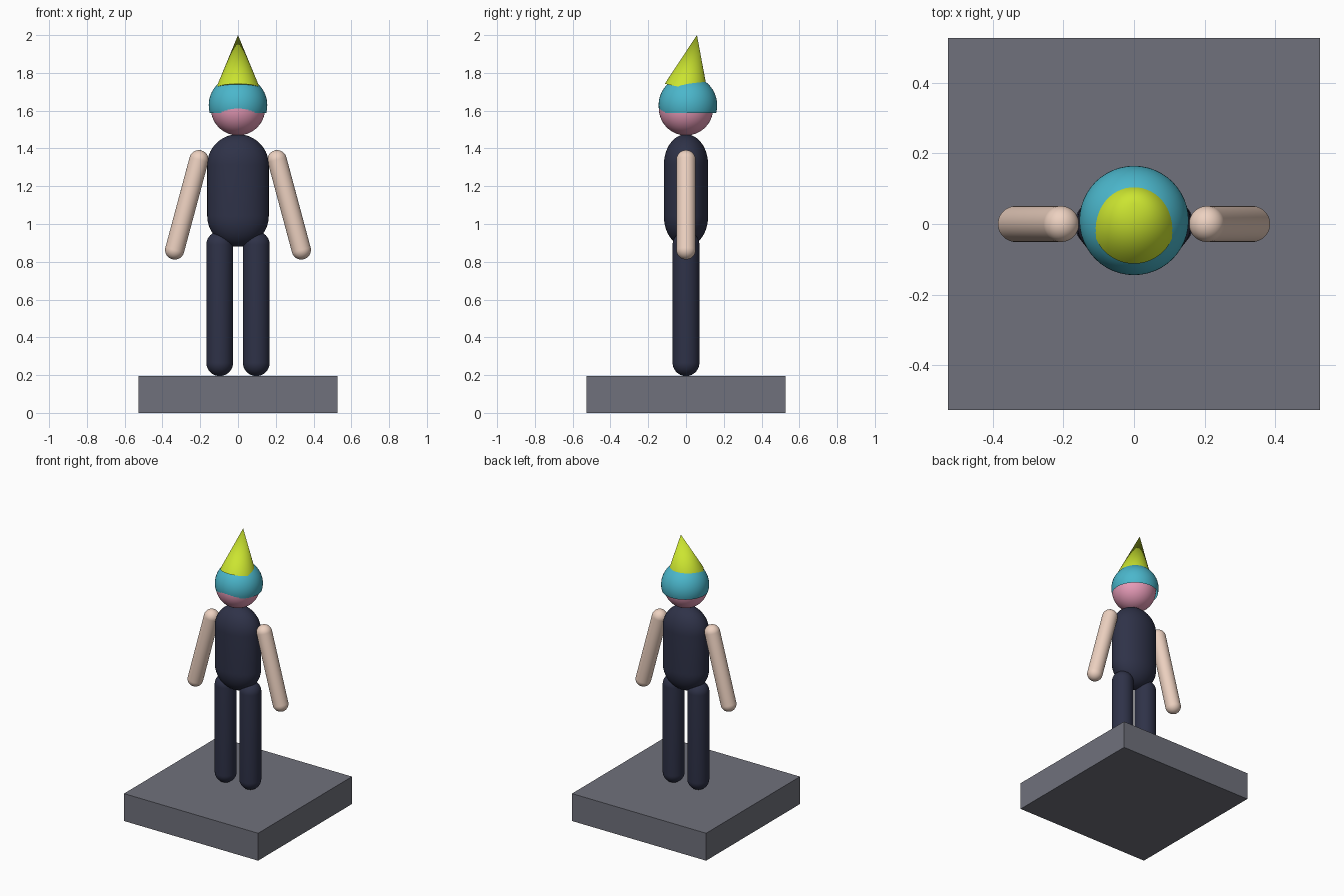
import bpy, bmesh, math
from mathutils import Vector, Matrix

if "Cube" in bpy.data.objects:
    bpy.data.objects.remove(bpy.data.objects["Cube"])


def mat(name, rgb):
    m = bpy.data.materials.new(name)
    m.diffuse_color = (*rgb, 1)
    m.use_nodes = True
    m.node_tree.nodes["Principled BSDF"].inputs["Base Color"].default_value = m.diffuse_color
    return m


NAVY = mat("navy", (0.028, 0.032, 0.065))
SKIN = mat("skin", (0.85, 0.64, 0.53))
PINK = mat("pink", (0.80, 0.33, 0.48))
TEAL = mat("teal", (0.07, 0.47, 0.60))
LIME = mat("lime", (0.60, 0.78, 0.03))
SLATE = mat("slate", (0.16, 0.165, 0.20))


def lathe(name, profile, material, matrix, seg=48):
    """Revolve (radius, height) points about z, then place with matrix."""
    bm = bmesh.new()
    vs = [bm.verts.new((r, 0, z)) for r, z in profile]
    edges = [bm.edges.new(p) for p in zip(vs, vs[1:])]
    bmesh.ops.spin(bm, geom=vs + edges, cent=(0, 0, 0), axis=(0, 0, 1),
                   angle=math.tau, steps=seg)
    bmesh.ops.remove_doubles(bm, verts=bm.verts, dist=1e-5)
    bm.transform(matrix)
    bmesh.ops.recalc_face_normals(bm, faces=bm.faces)
    me = bpy.data.meshes.new(name)
    bm.to_mesh(me)
    bm.free()
    me.materials.append(material)
    ob = bpy.data.objects.new(name, me)
    bpy.context.collection.objects.link(ob)
    bpy.ops.object.select_all(action='DESELECT')
    ob.select_set(True)
    bpy.context.view_layer.objects.active = ob
    bpy.ops.object.shade_smooth_by_angle(angle=math.radians(35))
    return ob


def arc(r, z, a0, a1, n=14):
    """Circle arc points, angles measured up from the horizontal, in degrees."""
    pts = []
    for i in range(n + 1):
        a = math.radians(a0 + (a1 - a0) * i / n)
        pts.append((max(0.0, r * math.cos(a)), z + r * math.sin(a)))
    return pts


def capsule(name, p0, p1, r, material, depth=1.0):
    p0, p1 = Vector(p0), Vector(p1)
    d = p1 - p0
    rot = Vector((0, 0, 1)).rotation_difference(d).to_matrix().to_4x4()
    profile = arc(r, 0, -90, 0) + arc(r, d.length, 0, 90)
    return lathe(name, profile, material,
                 Matrix.Translation(p0) @ rot @ Matrix.Diagonal((1, depth, 1, 1)))


# Plinth
bpy.ops.mesh.primitive_cube_add(size=1, location=(0, 0, 0.0975))
base = bpy.context.object
base.name = "plinth"
base.scale = (1.056, 1.056, 0.195)
base.data.materials.append(SLATE)

# Torso, flattened front to back
capsule("torso", (0, 0, 1.043), (0, 0, 1.312), 0.163, NAVY, depth=0.72)

# Legs and arms
for side, s in (("left", 1), ("right", -1)):
    capsule(side + "_leg", (s * 0.097, 0, 0.266), (s * 0.097, 0, 0.89), 0.071, NAVY)
    capsule(side + "_arm", (s * 0.335, 0, 0.863), (s * 0.207, 0, 1.34), 0.051, SKIN)

# Head
lathe("head", arc(0.144, 0, -90, 90, 28), PINK, Matrix.Translation((0, 0, 1.613)))

# Hair: open dome set slightly back on the head
lathe("hair_cap", arc(0.155, 0, -15.5, 90, 20), TEAL,
      Matrix.Translation((0, 0.01, 1.629)))

# Party hat: cone leaning backwards
lathe("cone_hat", [(0, 0), (0.116, 0), (0, 0.287)], LIME,
      Matrix.Translation((0, 0.001, 1.719)) @ Matrix.Rotation(-0.2, 4, 'X'))
